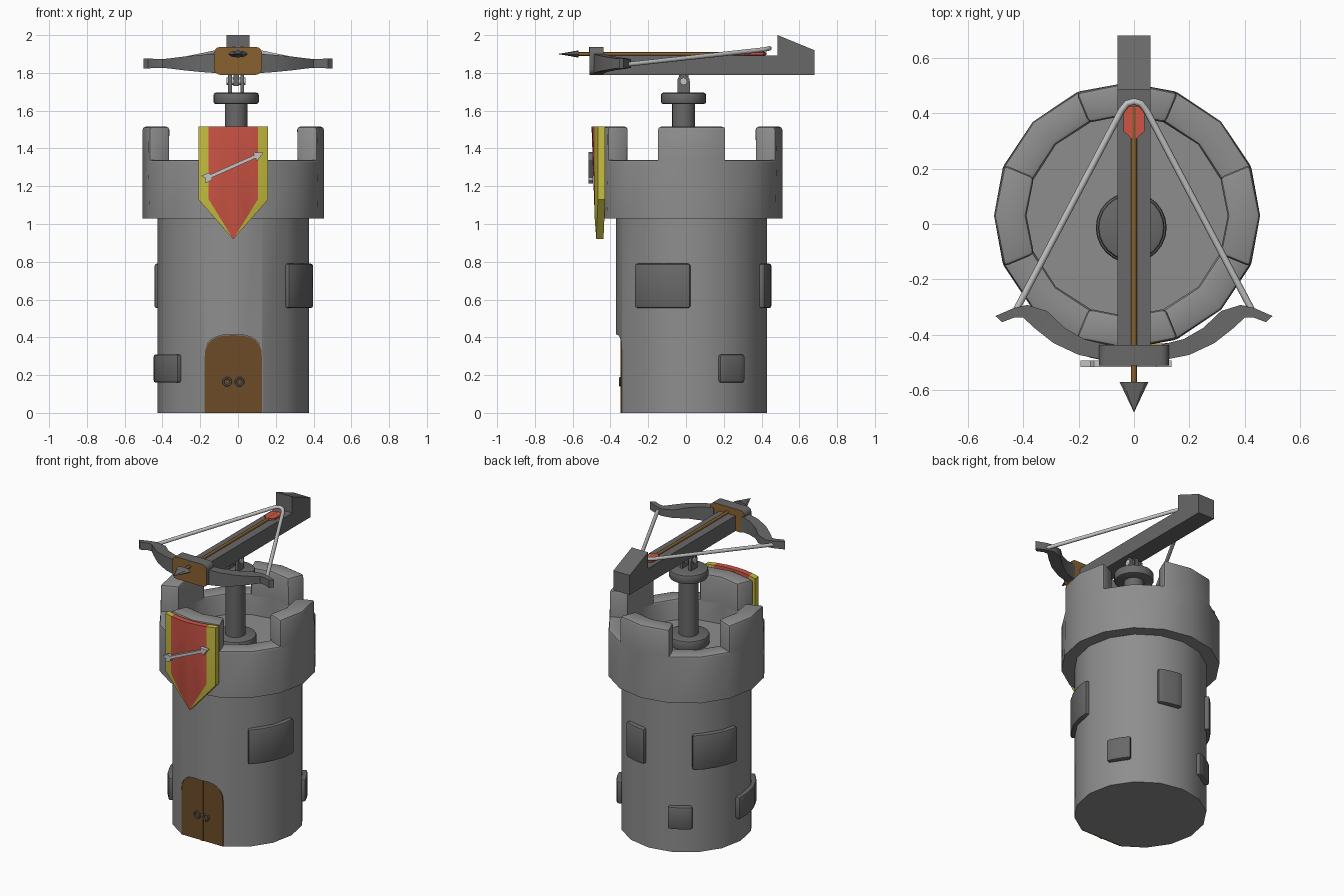
import bpy, bmesh, math
from math import sin, cos, pi, radians
from mathutils import Matrix, Vector

if "Cube" in bpy.data.objects:
    bpy.data.objects.remove(bpy.data.objects["Cube"], do_unlink=True)

CX, CY = -0.025, 0.03          # tower axis
PX, PY = -0.01, -0.013         # turret post axis
SECTORS = 16


def material(name, r, g, b):
    m = bpy.data.materials.new(name)
    m.use_nodes = True
    m.diffuse_color = (r, g, b, 1)
    m.node_tree.nodes["Principled BSDF"].inputs["Base Color"].default_value = (r, g, b, 1)
    return m


STONE = material("stone grey", 0.27, 0.27, 0.27)
IRON = material("dark grey", 0.14, 0.14, 0.14)
STEEL = material("light grey", 0.55, 0.55, 0.55)
RED = material("banner red", 0.62, 0.09, 0.06)
YELLOW = material("banner yellow", 0.58, 0.52, 0.05)
WOOD = material("wood brown", 0.25, 0.12, 0.03)
DOOR = material("door brown", 0.15, 0.07, 0.02)


def smooth(ob):
    bpy.ops.object.select_all(action='DESELECT')
    ob.select_set(True)
    bpy.context.view_layer.objects.active = ob
    bpy.ops.object.shade_smooth_by_angle(angle=radians(32))


def finish(name, bm, *mats, bevel=0, above=-9):
    bmesh.ops.recalc_face_normals(bm, faces=bm.faces[:])
    if bevel:
        edges = [e for e in bm.edges if e.is_convex and e.calc_face_angle(0) > radians(35)
                 and max(v.co.z for v in e.verts) > above]
        bmesh.ops.bevel(bm, geom=edges, offset=bevel, segments=2, profile=0.5,
                        affect='EDGES', clamp_overlap=True)
    me = bpy.data.meshes.new(name)
    bm.to_mesh(me)
    bm.free()
    ob = bpy.data.objects.new(name, me)
    bpy.context.scene.collection.objects.link(ob)
    for m in mats:
        me.materials.append(m)
    smooth(ob)
    return ob


def loft(sections, closed=False):
    """Skin a list of equal point loops, capping the ends unless closed."""
    bm = bmesh.new()
    loops = [[bm.verts.new(p) for p in s] for s in sections]
    n = len(loops[0])
    pairs = list(zip(loops, loops[1:])) + ([(loops[-1], loops[0])] if closed else [])
    for a, b in pairs:
        for i in range(n):
            bm.faces.new((a[i], a[(i + 1) % n], b[(i + 1) % n], b[i]))
    if not closed:
        bm.faces.new(loops[0])
        bm.faces.new(loops[-1])
    return bm


def prism(name, pts, axis, d0, d1, *mats, bevel=0):
    place = {'x': lambda p, d: (d, p[0], p[1]), 'y': lambda p, d: (p[0], d, p[1]),
             'z': lambda p, d: (p[0], p[1], d)}[axis]
    return finish(name, loft([[place(p, d) for p in pts] for d in (d0, d1)]), *mats, bevel=bevel)


def cylinder(name, x, y, r, z0, z1, mat, sides=24, bevel=0):
    pts = [(x + r * cos(2 * pi * i / sides), y + r * sin(2 * pi * i / sides)) for i in range(sides)]
    return prism(name, pts, 'z', z0, z1, mat, bevel=bevel)


def ring_section(a, r0, r1, z0, z1):
    c, s = cos(a), sin(a)
    return [(CX + r * c, CY + r * s, z) for r, z in ((r0, z0), (r1, z0), (r1, z1), (r0, z1))]


def rod(name, pts, r, mat):
    cu = bpy.data.curves.new(name, 'CURVE')
    cu.dimensions = '3D'
    cu.bevel_depth, cu.bevel_resolution, cu.use_fill_caps = r, 2, True
    sp = cu.splines.new('POLY')
    sp.points.add(len(pts) - 1)
    for p, co in zip(sp.points, pts):
        p.co = (*co, 1)
    cu.materials.append(mat)
    ob = bpy.data.objects.new(name, cu)
    bpy.context.scene.collection.objects.link(ob)
    return ob


# Tower with an arched door recess
def arch(w, z0, spring, rise):
    pts = [(CX - w, z0), (CX + w, z0)]
    for i in range(13):
        c, s = cos(pi * i / 12), abs(sin(pi * i / 12))
        pts.append((CX + w * math.copysign(abs(c) ** 0.75, c), spring + rise * s ** 0.75))
    return pts


tower = cylinder("tower", CX, CY, 0.4, 0, 1.2, STONE, SECTORS)
cutter = prism("door_cutter", arch(0.155, -0.1, 0.29, 0.125), 'y', -0.6, -0.334, STONE)
cutter.hide_render = True
cut = tower.modifiers.new("door recess", 'BOOLEAN')
cut.operation, cut.object = 'DIFFERENCE', cutter
smooth(tower)
bpy.ops.object.modifier_apply(modifier=cut.name)
bpy.data.objects.remove(cutter, do_unlink=True)
smooth(tower)

# Door leaves, centre strip and ring handles
prism("door", arch(0.152, 0, 0.29, 0.122), 'y', -0.341, -0.33, DOOR)
prism("door_strip", [(CX - .01, 0), (CX + .01, 0), (CX + .01, .41), (CX - .01, .41)],
      'y', -0.346, -0.34, DOOR)
for side in (-1, 1):
    bpy.ops.mesh.primitive_torus_add(major_radius=0.02, minor_radius=0.006, major_segments=12,
                                     minor_segments=6, rotation=(pi / 2, 0, 0),
                                     location=(CX + side * 0.033, -0.349, 0.165))
    handle = bpy.context.object
    handle.name = "door_handle"
    handle.data.materials.append(IRON)
    smooth(handle)

# Battlement: a ring whose alternate sector pairs rise as merlons
bm = loft([ring_section(2 * pi * j / SECTORS, 0.363, 0.48, 1.03, 1.34) for j in range(SECTORS)], True)
bmesh.ops.recalc_face_normals(bm, faces=bm.faces[:])
raised = []
for f in bm.faces:
    if f.normal.z > 0.9:
        c = f.calc_center_median()
        sector = int((math.atan2(c.y - CY, c.x - CX) % (2 * pi)) / (2 * pi / SECTORS))
        if sector % 4 in (0, 3):
            raised.append(f)
out = bmesh.ops.extrude_face_region(bm, geom=raised)
bmesh.ops.translate(bm, vec=(0, 0, 0.175),
                    verts=[v for v in out["geom"] if isinstance(v, bmesh.types.BMVert)])
finish("battlement", bm, STONE, bevel=0.016, above=1.2)

# Raised stones on the wall: start angle, end angle, bottom, top
for a0, a1, z0, z1 in ((-46, -1, .555, .79), (65, 87, .555, .79), (130, 172, .555, .79),
                       (21, 42, .16, .31), (109, 130, .16, .31), (174, 226, .16, .31)):
    steps = 4
    sections = [ring_section(radians(a0 + (a1 - a0) * i / steps), 0.37, 0.424, z0, z1)
                for i in range(steps + 1)]
    finish("wall_stone", loft(sections), IRON, bevel=0.012)


# Curved banner with yellow borders
def on_banner(x, z):
    return (CX + x, -0.5 + x * x + max(0, 1.13 - z) * 0.12, z)


bm = bmesh.new()
TOP, SHOULDER, TIP, W, B = 1.515, 1.13, 0.92, 0.185, 0.13
for s in (-1, 1):
    low = lambda x: (s * x, TIP + (SHOULDER - TIP) * x / B)
    high = lambda x: (s * x, TOP)
    corner, mid = (s * W, SHOULDER), B / 2
    patches = [(0, (high(0), high(mid), low(mid), low(0))), (0, (high(mid), high(B), low(B), low(mid))),
               (1, (high(B), high(W), corner, low(B))), (1, (low(B), corner, low(mid))),
               (1, (low(mid), corner, low(0)))]
    for index, pts in patches:
        f = bm.faces.new([bm.verts.new(on_banner(*p)) for p in pts])
        f.material_index = index
bmesh.ops.remove_doubles(bm, verts=bm.verts[:], dist=0.0005)
out = bmesh.ops.extrude_face_region(bm, geom=bm.faces[:])
bmesh.ops.translate(bm, vec=(0, 0.038, 0),
                    verts=[v for v in out["geom"] if isinstance(v, bmesh.types.BMVert)])
finish("banner", bm, RED, YELLOW)

# Arrow emblem on the banner
start, end = Vector((-0.185, 1.235)), Vector((0.135, 1.377))
along = (end - start).normalized()
across = Vector((-along.y, along.x))


def emblem(name, pts):
    prism(name, [start + along * u + across * v for u, v in pts], 'y', -0.516, -0.492, STEEL)


length = (end - start).length
emblem("emblem_shaft", [(.02, -.009), (length - .04, -.009), (length - .04, .009), (.02, .009)])
emblem("emblem_head", [(length, 0), (length - .05, .026), (length - .05, -.026)])
emblem("emblem_fletching", [(0, .022), (.015, 0), (0, -.022), (.04, -.022), (.055, 0), (.04, .022)])

# Turret post and pivot
cylinder("post_base", PX, PY, 0.128, 1.19, 1.26, IRON, bevel=0.012)
cylinder("post", PX, PY, 0.06, 1.2, 1.65, IRON)
cylinder("post_cap", PX, PY, 0.12, 1.635, 1.695, IRON, bevel=0.012)
lug = [(PY - .033, 1.69), (PY + .033, 1.69)]
lug += [(PY + .033 * cos(pi * i / 8), 1.757 + .033 * sin(pi * i / 8)) for i in range(9)]
for x in (-.032, .032):
    prism("pivot_lug", lug, 'x', PX + x - .01, PX + x + .01, IRON)
prism("pivot_tongue", [(PY - .025, 1.73), (PY + .025, 1.73), (PY + .025, 1.8), (PY - .025, 1.8)],
      'x', PX - .014, PX + .014, IRON)
rod("pivot_pin", [(PX - .05, PY, 1.755), (PX + .05, PY, 1.755)], 0.02, STEEL)

# Crossbow stock with raised butt
prism("stock", [(-.46, 1.79), (.68, 1.79), (.68, 1.92), (.485, 2.0), (.485, 1.892), (-.46, 1.892)],
      'x', -0.06, 0.06, IRON)

# Front block: brown faces with a dark rim
R, HX, Z0, Z1 = 0.03, 0.126, 1.79, 1.937
block = []
for k, (sx, sz) in enumerate(((1, 1), (-1, 1), (-1, -1), (1, -1))):
    for i in range(4):
        a = pi / 2 * (k + i / 3)
        cz = Z1 - R if sz > 0 else Z0 + R
        block.append((sx * (HX - R) + R * cos(a), cz + R * sin(a)))
front_block = prism("front_block", block, 'y', -0.51, -0.436, WOOD, IRON)
for p in front_block.data.polygons:
    if abs(p.normal.y) < 0.5 and p.normal.z > -0.3:
        p.material_index = 1
prism("block_slot", [(-.008, 1.9), (.008, 1.9), (.008, Z1), (-.008, Z1)], 'y', -.513, -.505, IRON)

# Bow arms: outer edge, inner edge, half height
ARM = [((.1, -.492), (.1, -.435), .052), ((.2, -.472), (.18, -.415), .045),
       ((.29, -.43), (.25, -.375), .036), ((.36, -.375), (.314, -.314), .027),
       ((.4, -.337), (.385, -.292), .023), ((.43, -.337), (.433, -.303), .024),
       ((.476, -.354), (.5, -.332), .026)]
for s in (-1, 1):
    sections = [[(s * o[0], o[1], 1.85 - h), (s * i[0], i[1], 1.85 - h),
                 (s * i[0], i[1], 1.85 + h), (s * o[0], o[1], 1.85 + h)] for o, i, h in ARM]
    finish("bow_arm", loft(sections), IRON)

# Drawn string
half = [(.425, -.31, 1.845), (.045, .41, 1.923), (.025, .435, 1.928)]
rod("bow_string", [(-x, y, z) for x, y, z in half] + [(0, .442, 1.93)] + half[::-1], 0.012, STEEL)

# Bolt with flattened head and fletching
rod("bolt_shaft", [(0, -.58, 1.9), (0, .42, 1.9)], 0.01, WOOD)
bm = bmesh.new()
bmesh.ops.create_cone(bm, cap_ends=True, segments=8, radius1=0.052, radius2=0, depth=0.11,
                      matrix=Matrix.Translation((0, -.625, 1.9)) @ Matrix.Diagonal((1, 1, .36, 1))
                      @ Matrix.Rotation(pi / 2, 4, 'X'))
finish("bolt_head", bm, IRON)
prism("bolt_fletching", [(0, .3), (.038, .335), (.038, .41), (.015, .425), (-.015, .425),
                         (-.038, .41), (-.038, .335)], 'z', 1.896, 1.908, RED)
